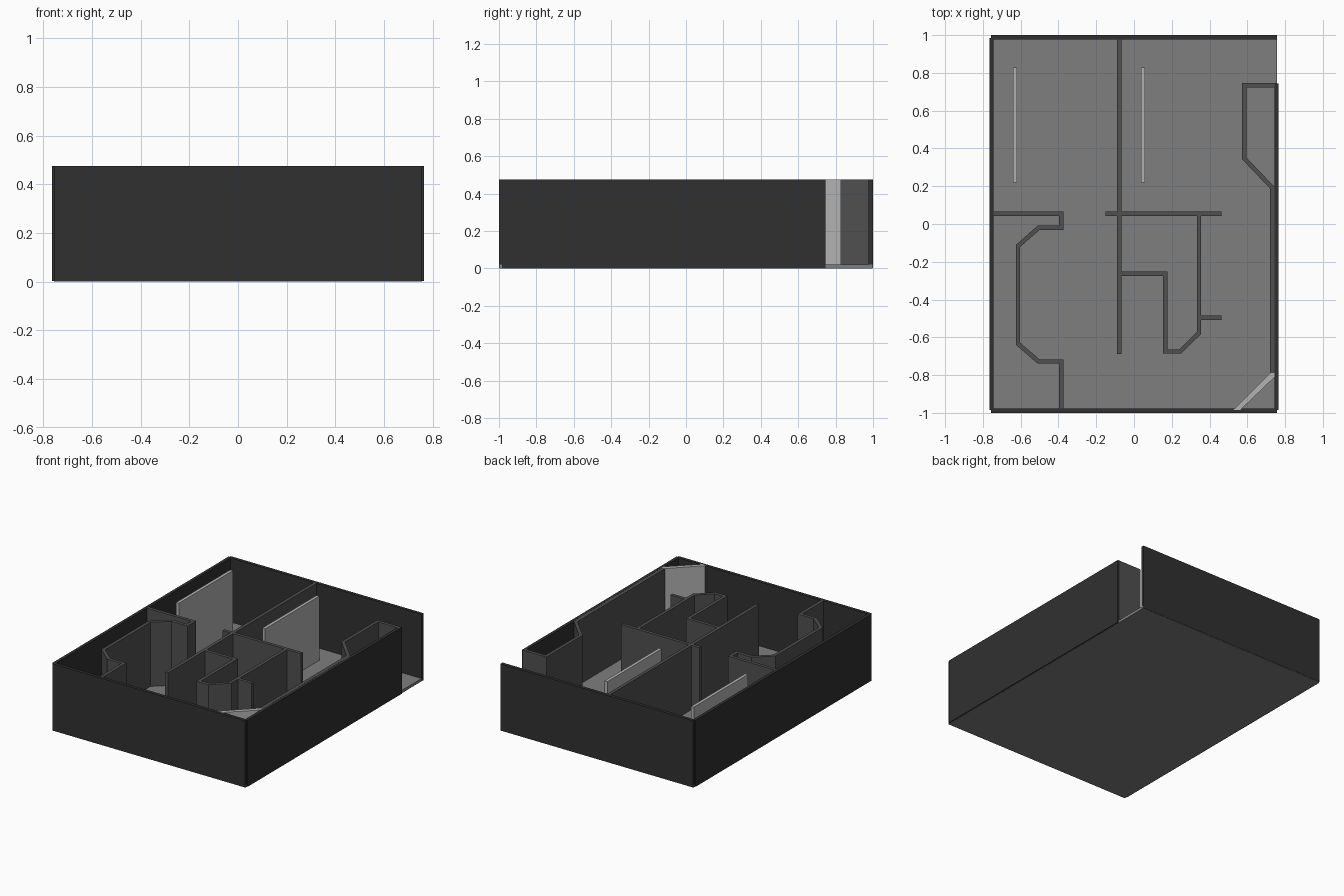
import bpy, bmesh
from mathutils import Vector

if "Cube" in bpy.data.objects:
    bpy.data.objects.remove(bpy.data.objects["Cube"])

TOP, FLOOR, T = 0.475, 0.02, 0.023


def grey(name, v):
    m = bpy.data.materials.new(name)
    m.diffuse_color = (v, v, v, 1)
    m.use_nodes = True
    m.node_tree.nodes["Principled BSDF"].inputs["Base Color"].default_value = m.diffuse_color
    return m


dark = grey("outer_dark", 0.03)
medium = grey("inner_grey", 0.08)
floor_grey = grey("floor_grey", 0.21)
light = grey("panel_light", 0.45)


def prism(name, outline, z0, z1, mat):
    """Extrude a plan outline straight up."""
    bm = bmesh.new()
    face = bm.faces.new([bm.verts.new((x, y, z0)) for x, y in outline])
    ext = bmesh.ops.extrude_face_region(bm, geom=[face])
    for v in ext["geom"]:
        if isinstance(v, bmesh.types.BMVert):
            v.co.z = z1
    bmesh.ops.recalc_face_normals(bm, faces=bm.faces[:])
    me = bpy.data.meshes.new(name)
    bm.to_mesh(me)
    bm.free()
    me.materials.append(mat)
    ob = bpy.data.objects.new(name, me)
    bpy.context.collection.objects.link(ob)
    return ob


def box(name, x0, x1, y0, y1, z0, z1, mat):
    return prism(name, [(x0, y0), (x1, y0), (x1, y1), (x0, y1)], z0, z1, mat)


def wall(name, path, mat=medium, t=T):
    """Wall of even thickness along a centre line, with mitred corners."""
    p = [Vector(c) for c in path]
    normals = []
    for a, b in zip(p, p[1:]):
        d = (b - a).normalized()
        normals.append(Vector((-d.y, d.x)))
    left, right = [], []
    for i, c in enumerate(p):
        n0, n1 = normals[max(i - 1, 0)], normals[min(i, len(normals) - 1)]
        off = (n0 + n1) / (1 + n0.dot(n1)) * t / 2
        left.append(c + off)
        right.append(c - off)
    return prism(name, left + right[::-1], FLOOR, TOP, mat)


# Floor slab
box("floor", -0.757, 0.757, -0.998, 0.998, 0, FLOOR, floor_grey)

# Outer walls, the right one stops short to leave a doorway
box("outer_wall_front", -0.757, 0.757, -1, -0.977, 0.003, TOP, dark)
box("outer_wall_back", -0.757, 0.757, 0.977, 1, 0.003, TOP, dark)
box("outer_wall_left", -0.765, -0.743, -0.985, 0.985, 0.003, TOP, dark)
box("outer_wall_right", 0.743, 0.765, -0.985, 0.745, 0.003, TOP, dark)

# Inner partitions
wall("spine_wall", [(-0.079, -0.687), (-0.079, 0.977)])
wall("cross_wall", [(-0.15, 0.054), (0.463, 0.054)])
wall("left_alcove_wall", [(-0.743, 0.054), (-0.386, 0.054), (-0.386, -0.02),
                          (-0.505, -0.02), (-0.614, -0.116), (-0.614, -0.634),
                          (-0.505, -0.728), (-0.386, -0.728), (-0.386, -0.977)])
wall("centre_room_wall", [(-0.068, -0.263), (0.165, -0.263), (0.165, -0.675),
                          (0.245, -0.675), (0.344, -0.577), (0.344, 0.043)])
wall("centre_room_stub", [(0.355, -0.497), (0.463, -0.497)])
wall("right_closet_wall", [(0.757, 0.735), (0.584, 0.735), (0.584, 0.347),
                           (0.731, 0.193), (0.731, -0.79)])

# Light panels and the diagonal corner panel
for name, x in (("panel_left", -0.63), ("panel_right", 0.048)):
    wall(name, [(x, 0.22), (x, 0.828)], light, 0.022)
prism("corner_panel", [(0.525, -0.985), (0.562, -0.985), (0.743, -0.812),
                       (0.743, -0.79), (0.721, -0.79)], FLOOR, TOP + 0.001, light)
